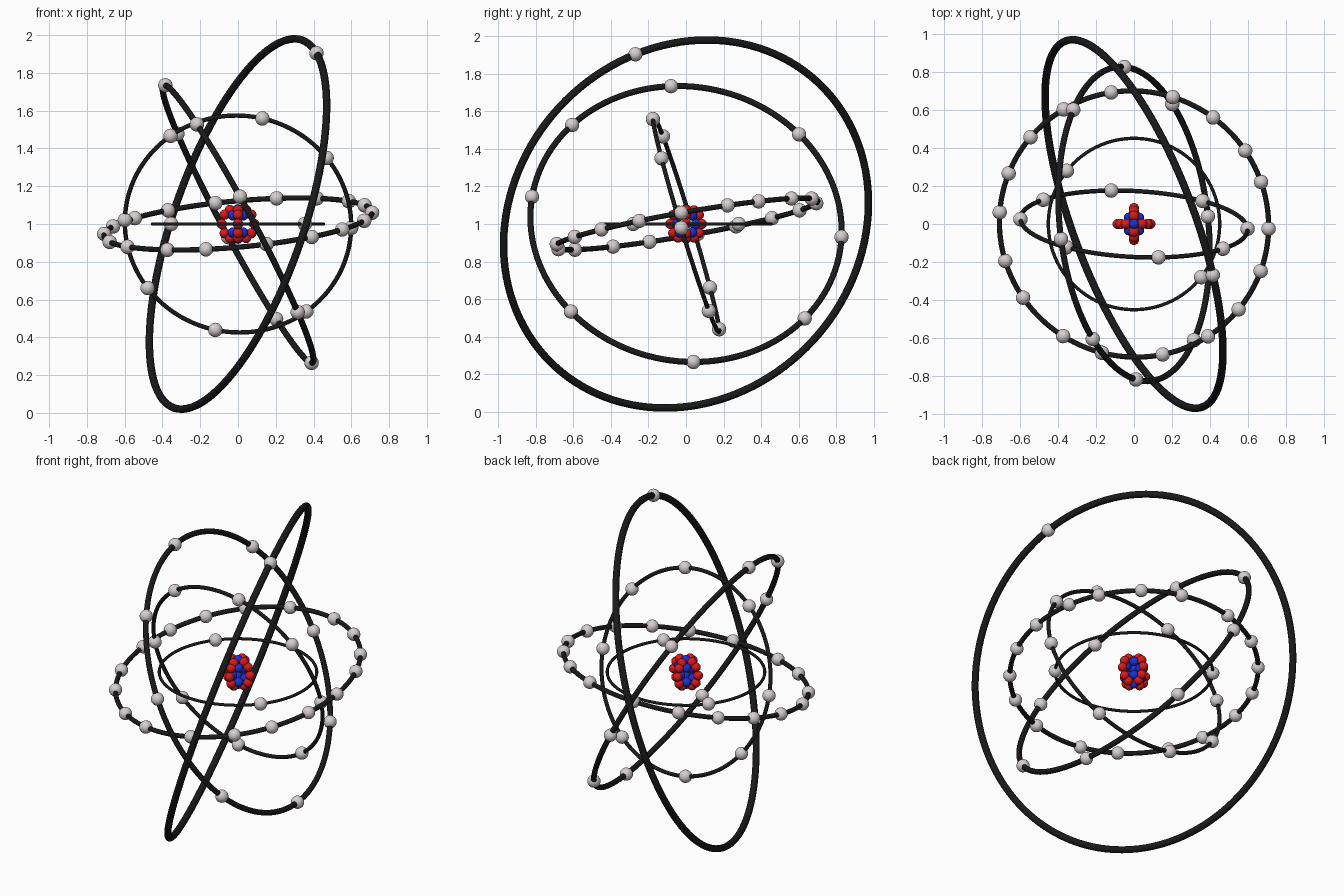
import bpy, math
from mathutils import Vector

if "Cube" in bpy.data.objects:
    bpy.data.objects.remove(bpy.data.objects["Cube"])

CENTRE = Vector((0, 0, 1))


def material(name, rgb):
    m = bpy.data.materials.new(name)
    m.diffuse_color = (*rgb, 1)
    m.use_nodes = True
    m.node_tree.nodes["Principled BSDF"].inputs["Base Color"].default_value = m.diffuse_color
    return m


black = material("black", (0.01, 0.01, 0.01))
pale = material("pale", (0.68, 0.62, 0.62))
red = material("red", (0.7, 0.01, 0.01))
blue = material("blue", (0.01, 0.03, 0.7))


def finish(name, mat):
    o = bpy.context.object
    o.name = name
    o.data.materials.append(mat)
    bpy.ops.object.shade_smooth()
    return o


def ball(name, pos, radius, mat):
    bpy.ops.mesh.primitive_uv_sphere_add(segments=24, ring_count=14, radius=radius,
                                         location=CENTRE + Vector(pos))
    return finish(name, mat)


def orbit(name, normal, radius, solve, angles):
    """Tilted ring; electrons at angles seen along the axis index 'solve'."""
    n = Vector(normal).normalized()
    bpy.ops.mesh.primitive_torus_add(
        major_radius=radius, minor_radius=radius * 0.0195, major_segments=128,
        minor_segments=14, location=CENTRE,
        rotation=n.to_track_quat('Z', 'Y').to_euler())
    finish(name + "_ring", black)
    a, b = [i for i in range(3) if i != solve]
    for deg in angles:
        p = Vector((0, 0, 0))
        p[a], p[b] = math.cos(math.radians(deg)), math.sin(math.radians(deg))
        p[solve] = -(n[a] * p[a] + n[b] * p[b]) / n[solve]
        ball(name + "_electron", p.normalized() * radius, 0.038, pale)


# Five electron shells, inner to outer
orbit("first_shell", (0, 0, 1), 0.452, 2, [141.6, 321.6])
orbit("second_shell", (0.05, 0.956, 0.29), 0.6, 1,
      [-2, 36.7, 77, 127.4, 178, 215.3, 257.9, 308])
orbit("third_shell", (-0.09, -0.175, 1), 0.713, 2,
      [-2, 18.3, 33.4, 53.4, 73, 99.8, 121.5, 140, 158, 175, 196,
       213.6, 237.7, 256, 282.4, 303.4, 320.8, 339.6])
orbit("fourth_shell", (0.877, 0.094, 0.47), 0.833, 0,
      [38.4, 96.2, 139, 170, 217.3, 273.1, 321.5, 355.2])
orbit("fifth_shell", (0.89, 0.333, -0.31), 1.031, 0, [106.6])

# Nucleus: blue core with poles, red rings in two upright planes
NR = 0.027
for x in (-1, 1):
    for y in (-1, 1):
        for z in (-1, 1):
            ball("neutron", (x * 0.027, y * 0.033, z * 0.045), NR, blue)
for s in (-1, 1):
    ball("neutron", (0, 0, s * 0.078), NR, blue)
    ball("neutron", (0, s * 0.055, 0), NR, blue)
for deg in (0, 35, 60, 120, 145, 180, 215, 240, 300, 325):
    c, s = math.cos(math.radians(deg)), math.sin(math.radians(deg))
    ball("proton", (c * 0.086, 0, s * 0.086), NR, red)
    ball("proton", (0, c * 0.084, s * 0.084), NR, red)
